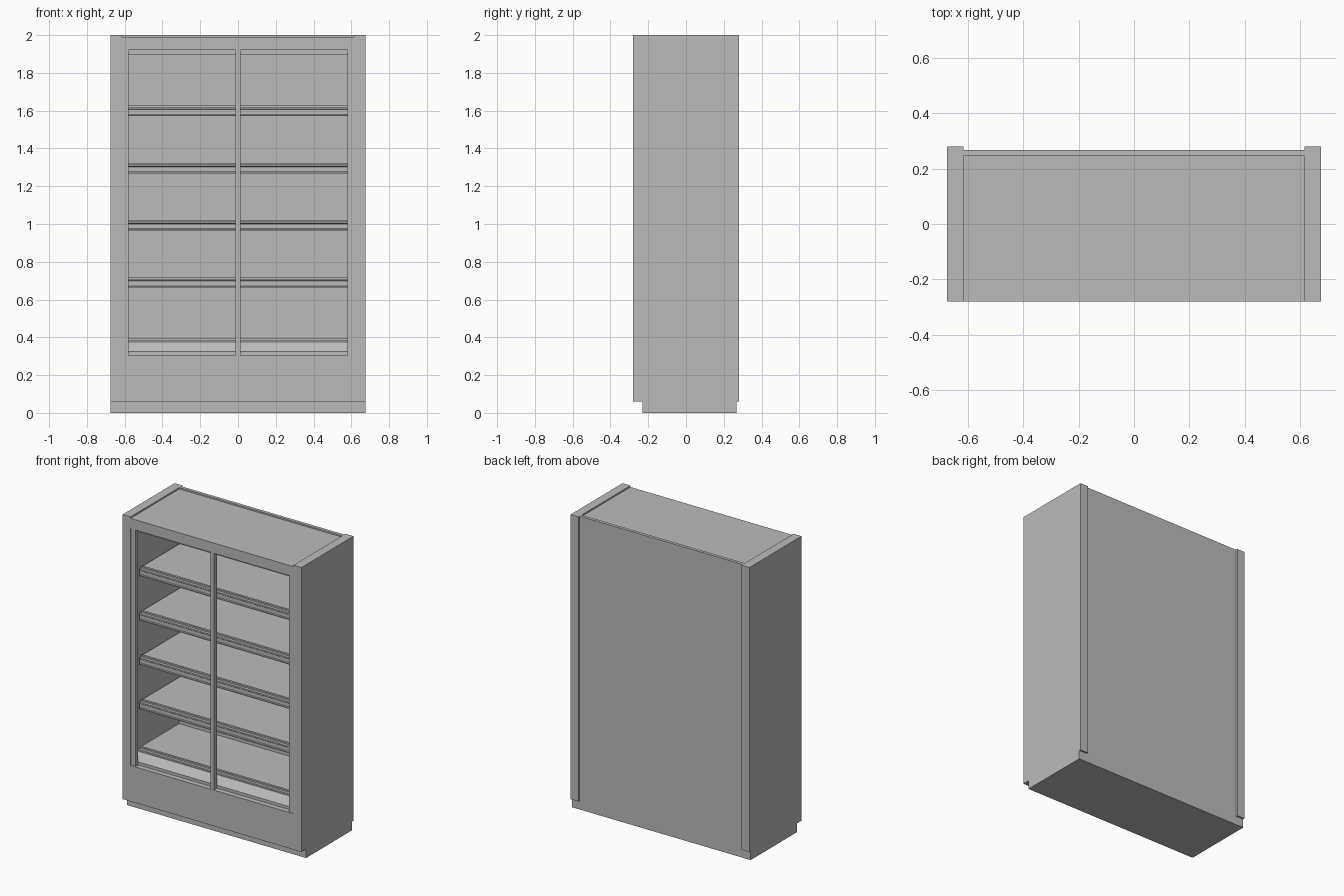
import bpy
import bmesh

cube = bpy.data.objects.get("Cube")
if cube:
    bpy.data.objects.remove(cube, do_unlink=True)

grey = bpy.data.materials.new("plain grey")
grey.use_nodes = True
colour = (0.5, 0.5, 0.5, 1)
grey.diffuse_color = colour
grey.node_tree.nodes["Principled BSDF"].inputs["Base Color"].default_value = colour


def extrude(name, profile, x0, x1):
    """Extrude a closed (y, z) profile along x."""
    bm = bmesh.new()
    face = bm.faces.new([bm.verts.new((x0, y, z)) for y, z in profile])
    result = bmesh.ops.extrude_face_region(bm, geom=[face])
    moved = [g for g in result["geom"] if isinstance(g, bmesh.types.BMVert)]
    bmesh.ops.translate(bm, verts=moved, vec=(x1 - x0, 0, 0))
    bmesh.ops.recalc_face_normals(bm, faces=bm.faces)
    mesh = bpy.data.meshes.new(name)
    bm.to_mesh(mesh)
    bm.free()
    mesh.materials.append(grey)
    obj = bpy.data.objects.new(name, mesh)
    bpy.context.collection.objects.link(obj)
    return obj


def box(name, x, y, z):
    rect = [(y[0], z[0]), (y[1], z[0]), (y[1], z[1]), (y[0], z[1])]
    return extrude(name, rect, *x)


W, INNER = 0.675, 0.615      # outer and inner half widths
FRONT, BACK = -0.28, 0.245   # front face and inner back wall
BASE, SILL, HEAD = 0.06, 0.305, 1.92
span = (-INNER, INNER)

# Carcass
box("plinth", (-W, W), (-0.23, 0.267), (0, BASE))
box("lower_body", span, (FRONT, BACK), (BASE, SILL))
box("back_panel", span, (BACK, 0.267), (BASE, 2))
box("front_header", span, (FRONT, -0.245), (HEAD, 1.99))
box("top_panel", span, (-0.245, BACK), (1.895, 1.99))

# Side panels and door frame uprights
for side, s in (("left", 1), ("right", -1)):
    box(side + "_side_panel", sorted((s * INNER, s * W)), (FRONT, 0.28), (BASE, 2))
    box(side + "_door_post", sorted((s * 0.58, s * INNER)), (-0.277, -0.247), (SILL, HEAD))
box("centre_mullion", (-0.013, 0.013), (-0.279, -0.247), (SILL, HEAD))

# Shelves, each with a stepped and grooved price rail
rail = [(-0.165, -0.02), (-0.165, 0.004), (-0.18, 0.004), (-0.18, -0.006),
        (-0.2, -0.006), (-0.2, -0.014), (-0.195, -0.018), (-0.195, -0.042),
        (-0.2, -0.046), (-0.2, -0.052), (-0.188, -0.052), (-0.188, -0.02)]
shelf_x = (-0.605, 0.605)
for i, top in enumerate((0.715, 1.018, 1.32, 1.623), 1):
    box(f"shelf_{i}", shelf_x, (-0.165, BACK), (top - 0.02, top))
    extrude(f"price_rail_{i}", [(y, top + z) for y, z in rail], *shelf_x)

# Bottom deck with a sloping front
deck = [(-0.245, SILL), (-0.245, 0.325), (-0.205, 0.375), (-0.2, 0.375),
        (-0.2, 0.385), (-0.18, 0.385), (-0.18, 0.395), (-0.165, 0.395),
        (-0.165, 0.39), (BACK, 0.39), (BACK, SILL)]
extrude("bottom_deck", deck, *span)
